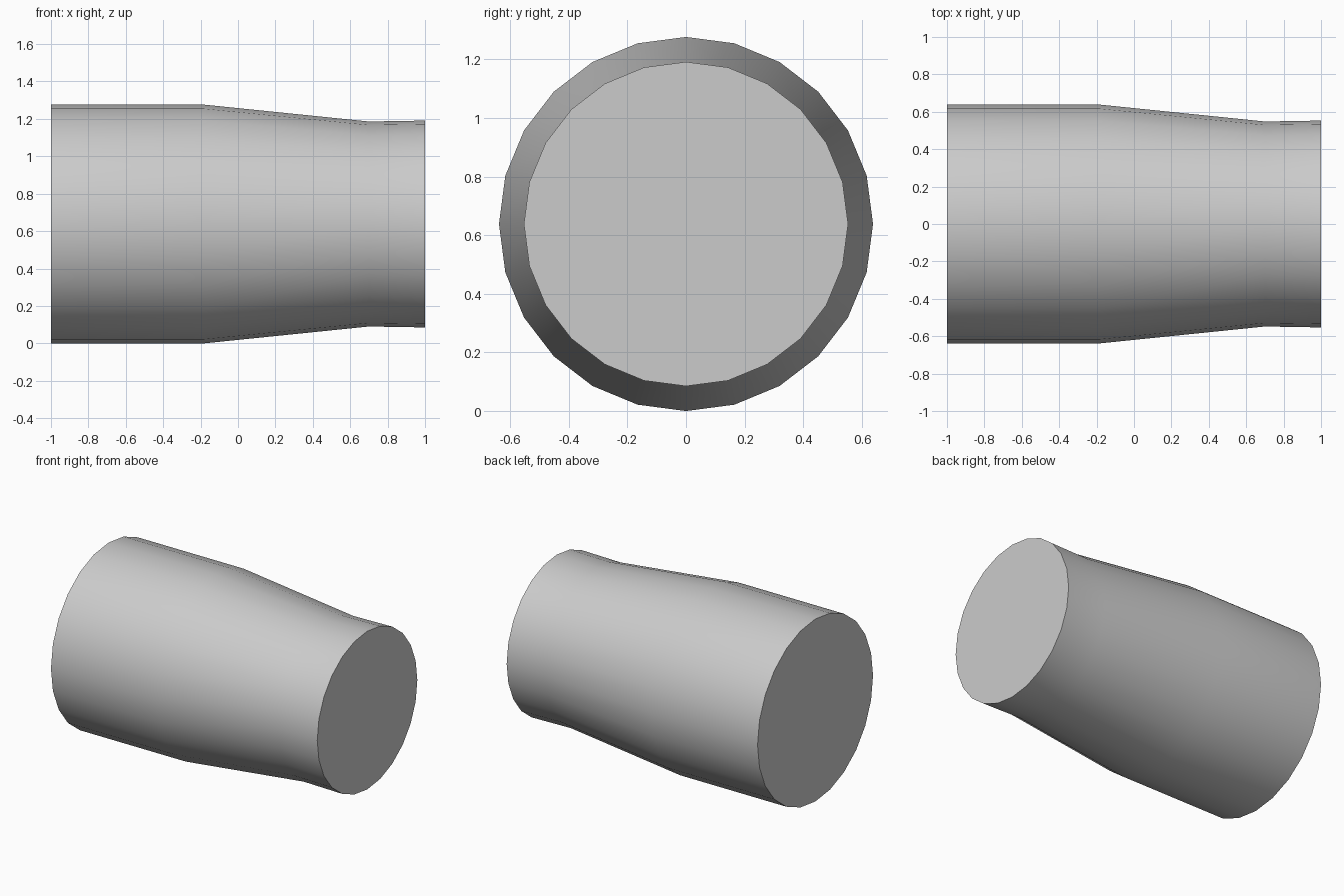
import bpy, bmesh, math

if "Cube" in bpy.data.objects:
    bpy.data.objects.remove(bpy.data.objects["Cube"])

SIDES = 24
R = 0.638
# (x, radius) profile: straight barrel, taper, slightly flared neck
PROFILE = [(-1.0, R), (-0.18, R), (0.70, 0.548), (1.0, 0.553)]

bm = bmesh.new()
rings = []
for x, r in PROFILE:
    rings.append([bm.verts.new((x,
                                r * math.sin(2 * math.pi * i / SIDES),
                                R + r * math.cos(2 * math.pi * i / SIDES)))
                  for i in range(SIDES)])

# Side walls
for a, b in zip(rings, rings[1:]):
    for i in range(SIDES):
        j = (i + 1) % SIDES
        bm.faces.new((a[i], a[j], b[j], b[i]))

# Flat end caps
bm.faces.new(rings[0])
bm.faces.new(rings[-1])
bmesh.ops.recalc_face_normals(bm, faces=bm.faces[:])

mesh = bpy.data.meshes.new("tapered_sleeve")
bm.to_mesh(mesh)
bm.free()
sleeve = bpy.data.objects.new("tapered_sleeve", mesh)
bpy.context.collection.objects.link(sleeve)

# Smooth walls, crisp cap edges
bpy.context.view_layer.objects.active = sleeve
sleeve.select_set(True)
bpy.ops.object.shade_smooth_by_angle(angle=math.radians(30))
